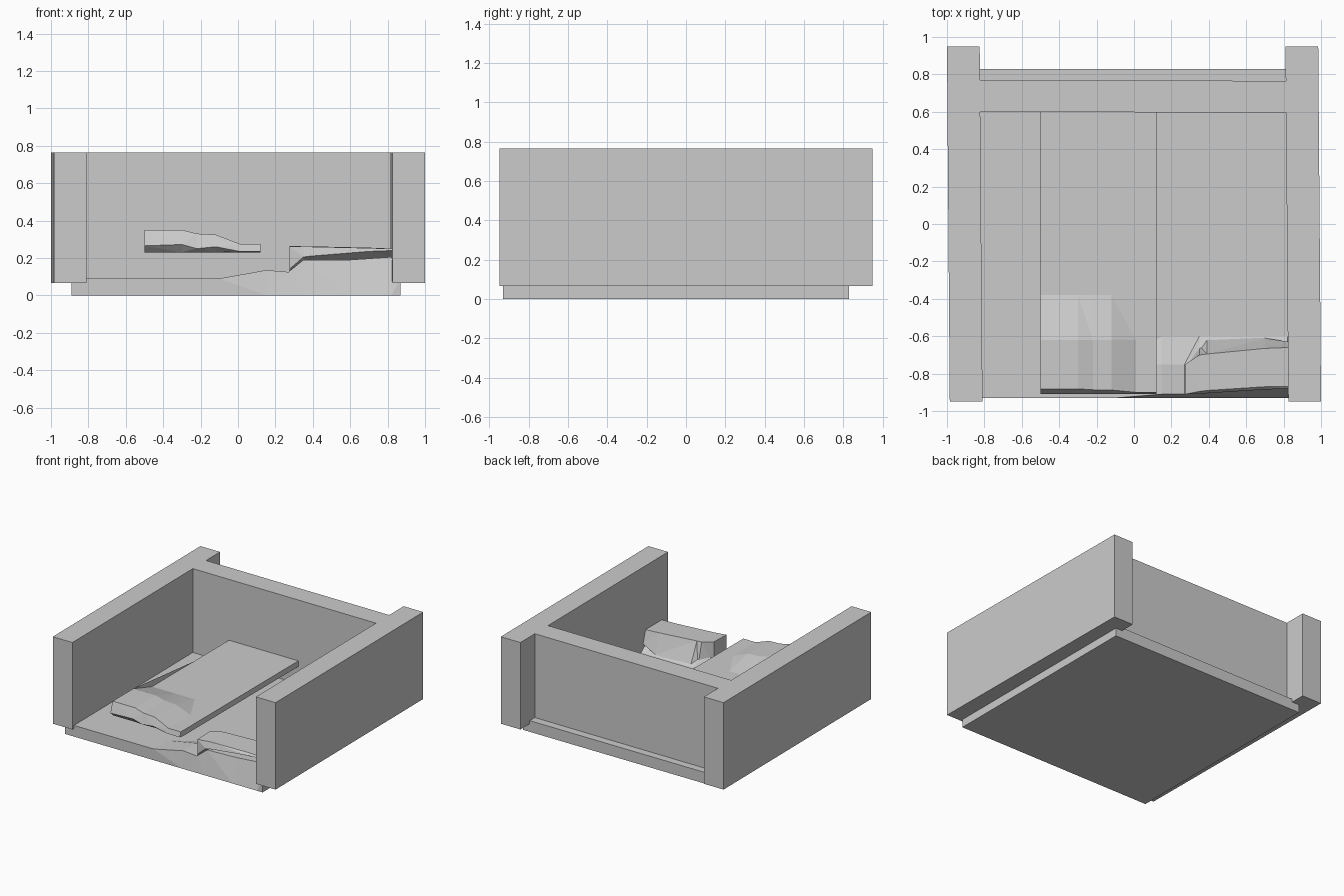
import bpy, bmesh


def loft(name, sections):
    """Solid through closed cross-sections, each a list of (x, y, z)."""
    bm = bmesh.new()
    rings = [[bm.verts.new(p) for p in s] for s in sections]
    n = len(rings[0])
    for a, b in zip(rings, rings[1:]):
        for i in range(n):
            j = (i + 1) % n
            bm.faces.new((a[i], a[j], b[j], b[i]))
    bm.faces.new(rings[0])
    bm.faces.new(rings[-1])
    bmesh.ops.triangulate(bm, faces=bm.faces[:])
    bmesh.ops.recalc_face_normals(bm, faces=bm.faces[:])
    bmesh.ops.dissolve_limit(bm, angle_limit=0.01, verts=bm.verts[:], edges=bm.edges[:])
    me = bpy.data.meshes.new(name)
    bm.to_mesh(me)
    bm.free()
    ob = bpy.data.objects.new(name, me)
    bpy.context.collection.objects.link(ob)
    return ob


def prism(name, outline, z0, z1):
    return loft(name, [[(x, y, z) for x, y in outline] for z in (z0, z1)])


# side walls, very slightly skewed
prism("left_wall", [(-0.985, -0.95), (-0.81, -0.95), (-0.825, 0.95), (-1.0, 0.95)], 0.065, 0.765)
prism("right_wall", [(0.825, -0.95), (1.0, -0.95), (0.985, 0.95), (0.81, 0.95)], 0.065, 0.765)

# back wall
prism("back_wall", [(-0.83, 0.60), (0.82, 0.595), (0.82, 0.765), (-0.83, 0.77)], 0.08, 0.765)

# base slab swelling up into a heap at the front right
heap = [(-0.89, -0.93, 0.09), (-0.10, -0.93, 0.09), (0.15, -0.91, 0.135),
        (0.27, -0.91, 0.125), (0.35, -0.895, 0.19), (0.60, -0.88, 0.19),
        (0.82, -0.875, 0.205), (0.87, -0.93, 0.09)]
loft("base_slab", [[(x, 0.83, 0), (x, 0.83, 0.09), (x, -0.60, 0.09),
                    (x, -0.75, z), (x, y, z), (x, -0.93, 0)] for x, y, z in heap])

# floating board with a broken, raised front end
crest = [(-0.50, 0.35, 0.265), (-0.30, 0.35, 0.272), (-0.22, 0.33, 0.25),
         (-0.12, 0.325, 0.26), (0.01, 0.275, 0.235), (0.12, 0.275, 0.235)]
loft("board", [[(x, 0.60, 0.23), (x, 0.60, 0.275), (x, -0.38, 0.275),
                (x, -0.62, top), (x, -0.90 + (top - 0.275) * 0.25, top),
                (x, -0.91, low), (x, -0.87, 0.23)] for x, top, low in crest])

# broken chunk lying on the heap, undercut at the front
chunk = [
    (0.275, [(-0.75, 0.08), (-0.75, 0.265), (-0.91, 0.26), (-0.91, 0.14), (-0.88, 0.12)]),
    (0.35, [(-0.65, 0.08), (-0.70, 0.262), (-0.895, 0.26), (-0.91, 0.205), (-0.84, 0.185)]),
    (0.39, [(-0.61, 0.08), (-0.695, 0.262), (-0.89, 0.26), (-0.905, 0.21), (-0.84, 0.185)]),
    (0.70, [(-0.61, 0.10), (-0.665, 0.255), (-0.87, 0.253), (-0.885, 0.235), (-0.80, 0.19)]),
    (0.83, [(-0.63, 0.15), (-0.66, 0.25), (-0.87, 0.249), (-0.88, 0.24), (-0.80, 0.205)]),
]
loft("broken_chunk", [[(x, y, z) for y, z in pts] for x, pts in chunk])
